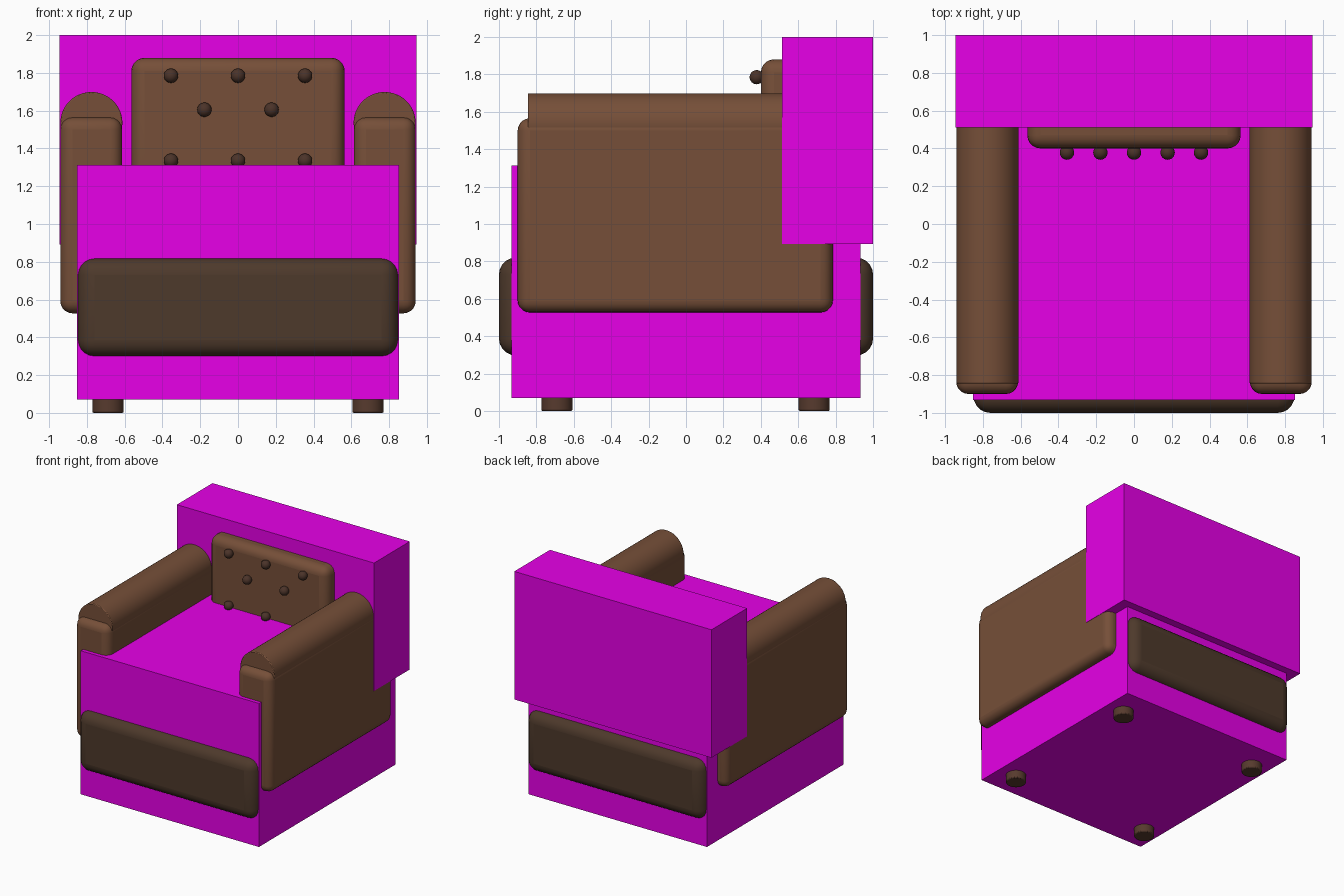
import bpy
from math import pi

if "Cube" in bpy.data.objects:
    bpy.data.objects.remove(bpy.data.objects["Cube"])


def material(name, rgb):
    m = bpy.data.materials.new(name)
    m.diffuse_color = (*rgb, 1)
    m.use_nodes = True
    m.node_tree.nodes["Principled BSDF"].inputs["Base Color"].default_value = m.diffuse_color
    return m


LEATHER = material("brown_leather", (0.18, 0.078, 0.04))
DARK = material("dark_leather", (0.075, 0.041, 0.024))
WOOD = material("dark_wood", (0.095, 0.043, 0.027))
BUTTON = material("dark_brown", (0.07, 0.033, 0.022))
MAGENTA = material("magenta", (0.8, 0.0, 0.8))


def finish(name, mat, bevel=0.0, segments=5):
    o = bpy.context.object
    o.name = name
    o.data.materials.append(mat)
    bpy.ops.object.transform_apply(location=False, rotation=True, scale=True)
    if bevel:
        b = o.modifiers.new("Soft edges", 'BEVEL')
        b.width, b.segments = bevel, segments
        b.limit_method = 'ANGLE'
    bpy.ops.object.shade_smooth_by_angle(angle=pi / 5)
    return o


def soft_box(name, x, y, z, bevel, mat=LEATHER):
    """Box from (min, max) pairs, rounded when bevel > 0."""
    bpy.ops.mesh.primitive_cube_add(size=1, location=[sum(p) / 2 for p in (x, y, z)])
    bpy.context.object.scale = [p[1] - p[0] for p in (x, y, z)]
    return finish(name, mat, bevel)


def cylinder(name, loc, radius, length, rot=(0, 0, 0), mat=LEATHER, bevel=0.0):
    bpy.ops.mesh.primitive_cylinder_add(vertices=48, radius=radius, depth=length,
                                        location=loc, rotation=rot)
    return finish(name, mat, bevel, 2)


# Plain sharp-edged blocks around the seat and the back
soft_box("seat_block", (-0.853, 0.853), (-0.932, 0.932), (0.07, 1.312), 0, MAGENTA)
soft_box("back_block", (-0.944, 0.944), (0.512, 1.0), (0.892, 2.0), 0, MAGENTA)

# Wide rail that sticks out at front and back, and the seat cushion
soft_box("base_rail", (-0.85, 0.85), (-1.0, 1.0), (0.297, 0.82), 0.09, DARK)
soft_box("seat_cushion", (-0.60, 0.60), (-0.92, 0.55), (0.78, 1.30), 0.09)

# Arms and feet, mirrored left and right
for s, side in ((-1, "left"), (1, "right")):
    x = sorted((s * 0.613, s * 0.941))
    soft_box(f"{side}_arm", x, (-0.90, 0.785), (0.527, 1.565), 0.065)
    cylinder(f"{side}_arm_roll", (s * 0.776, -0.045, 1.535), 0.164, 1.60, (pi / 2, 0, 0),
             bevel=0.006)
    for y, end in ((-0.69, "front"), (0.685, "back")):
        cylinder(f"{side}_{end}_foot", (s * 0.688, y, 0.05), 0.083, 0.10, mat=WOOD, bevel=0.008)

# Back: top roll inside the block, and tufted cushion in front of it
cylinder("back_roll", (0, 0.756, 1.755), 0.235, 1.88, (0, pi / 2, 0), bevel=0.006)
soft_box("back_cushion", (-0.565, 0.565), (0.40, 0.70), (0.95, 1.88), 0.07)

# Tufting buttons in alternating rows
for z, xs in ((1.785, (-0.355, 0, 0.355)), (1.605, (-0.178, 0.178)), (1.335, (-0.355, 0, 0.355))):
    for x in xs:
        bpy.ops.mesh.primitive_uv_sphere_add(segments=24, ring_count=12, radius=0.038,
                                             location=(x, 0.378, z))
        finish("cushion_button", BUTTON)
